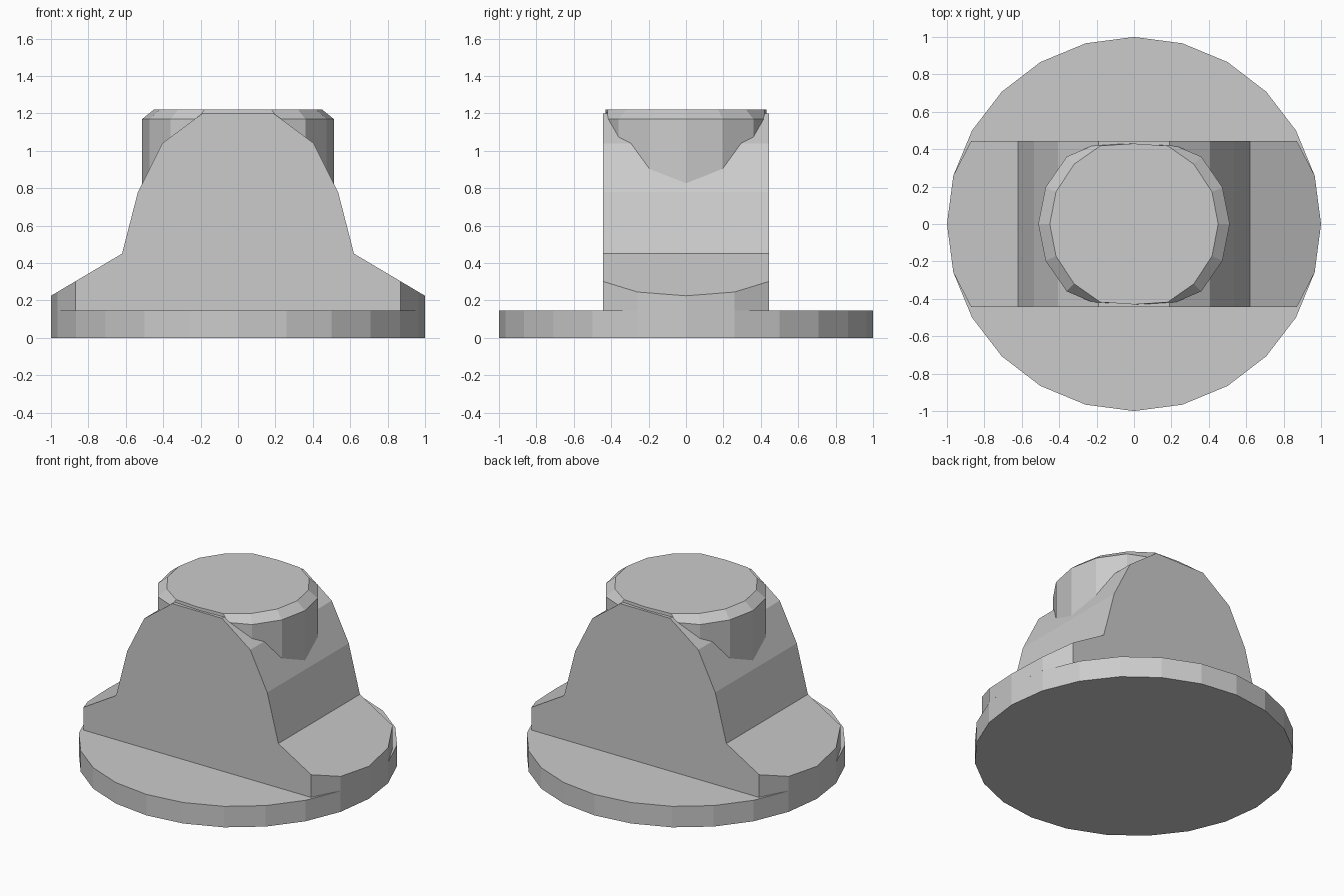
import bpy, bmesh
from math import pi, sin, cos
from mathutils import Vector

if "Cube" in bpy.data.objects:
    bpy.data.objects.remove(bpy.data.objects["Cube"])


def finish(bm, name):
    bmesh.ops.recalc_face_normals(bm, faces=bm.faces[:])
    mesh = bpy.data.meshes.new(name)
    bm.to_mesh(mesh)
    bm.free()
    obj = bpy.data.objects.new(name, mesh)
    bpy.context.collection.objects.link(obj)
    return obj


def loft(name, rings):
    """Solid through stacked rings of equal point count, capped at both ends."""
    bm = bmesh.new()
    loops = [[bm.verts.new(p) for p in ring] for ring in rings]
    n = len(loops[0])
    for a, b in zip(loops, loops[1:]):
        for i in range(n):
            j = (i + 1) % n
            bm.faces.new((a[i], a[j], b[j], b[i]))
    bm.faces.new(loops[0][::-1])
    bm.faces.new(loops[-1])
    return finish(bm, name)


# Round base plate, 24 sides
BASE_TOP = 0.145
loft("base_plate", [[(sin(i * pi / 12), cos(i * pi / 12), z) for i in range(24)]
                    for z in (0, BASE_TOP)])

# Stepped bracket: mirrored profile extruded in depth, ends trimmed to the plate rim
HALF_DEPTH = 0.445
half = [(1.05, BASE_TOP), (1.05, 0.195), (0.62, 0.45), (0.535, 0.78),
        (0.405, 1.04), (0.19, 1.2)]
outline = half + [(-x, z) for x, z in reversed(half)]
bm = bmesh.new()
face = bm.faces.new([bm.verts.new((x, -HALF_DEPTH, z)) for x, z in outline])
ext = bmesh.ops.extrude_face_region(bm, geom=[face], use_keep_orig=True)
bmesh.ops.translate(bm, vec=(0, 2 * HALF_DEPTH, 0),
                    verts=[g for g in ext["geom"] if isinstance(g, bmesh.types.BMVert)])
bmesh.ops.recalc_face_normals(bm, faces=bm.faces[:])
rim = [(0.87, HALF_DEPTH), (0.966, 0.259), (1.0, 0.0)]
for sx in (1, -1):
    for sy in (1, -1):
        for (x0, y0), (x1, y1) in zip(rim, rim[1:]):
            normal = Vector((sx * (y0 - y1), sy * (x1 - x0), 0))
            cut = bmesh.ops.bisect_plane(
                bm, geom=bm.verts[:] + bm.edges[:] + bm.faces[:], dist=1e-5,
                plane_co=(sx * x0, sy * y0, 0), plane_no=normal, clear_outer=True)
            edges = [e for e in cut["geom_cut"] if isinstance(e, bmesh.types.BMEdge)]
            bmesh.ops.holes_fill(bm, edges=edges, sides=0)
finish(bm, "bracket")


# Chamfered boss, 16 sides, flattened at front and back to fit the bracket
def boss_ring(quadrant, z):
    q = quadrant
    right = q + [(x, -y) for x, y in q[-2::-1]]
    left = [(-x, -y) for x, y in right[1:-1]]
    return [(x, y, z) for x, y in right + left]


outer = [(0, 0.43), (0.215, 0.422), (0.36, 0.36), (0.473, 0.196), (0.512, 0)]
inner = [(0, 0.43), (0.18, 0.418), (0.32, 0.32), (0.417, 0.172), (0.45, 0)]


def full_ring(quadrant, z):
    side = quadrant + [(x, -y) for x, y in quadrant[-2::-1]]
    return [(x, y, z) for x, y in side + [(-x, y) for x, y in side[-2:0:-1]]]


loft("boss", [full_ring(outer, 0.6), full_ring(outer, 1.17), full_ring(inner, 1.22)])
